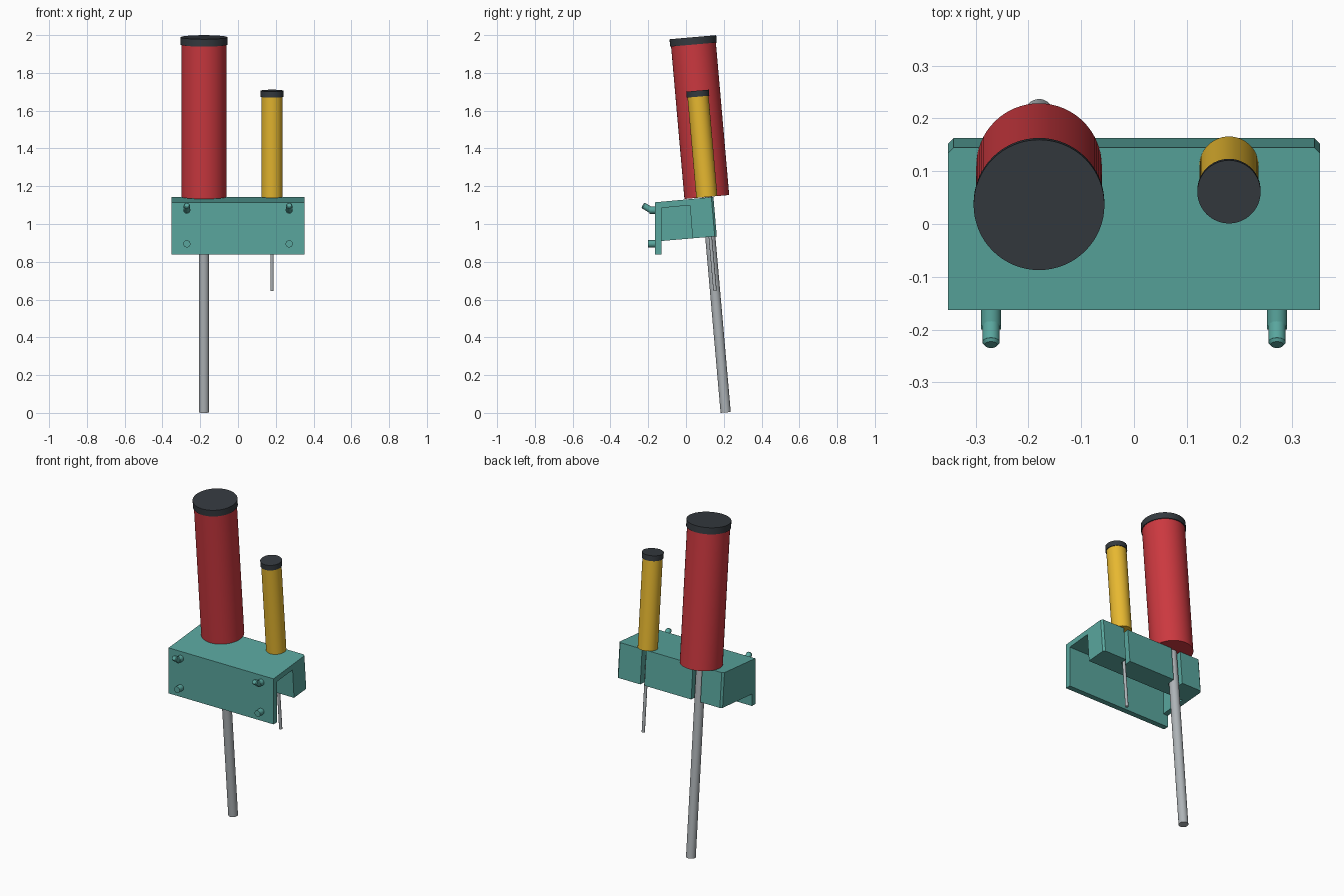
import bpy, bmesh, math
from mathutils import Matrix, Vector

if "Cube" in bpy.data.objects:
    bpy.data.objects.remove(bpy.data.objects["Cube"])

TILT = math.radians(5)


def material(name, col):
    m = bpy.data.materials.new(name)
    m.diffuse_color = (*col, 1)
    m.use_nodes = True
    m.node_tree.nodes["Principled BSDF"].inputs["Base Color"].default_value = m.diffuse_color
    return m


TEAL = material("teal", (0.10, 0.38, 0.34))
RED = material("red", (0.60, 0.04, 0.05))
YELLOW = material("yellow", (0.80, 0.48, 0.03))
DARK = material("dark", (0.035, 0.042, 0.05))
STEEL = material("steel", (0.42, 0.45, 0.47))


def finish(name, bm, mat):
    bmesh.ops.recalc_face_normals(bm, faces=bm.faces)
    me = bpy.data.meshes.new(name)
    bm.to_mesh(me)
    bm.free()
    ob = bpy.data.objects.new(name, me)
    bpy.context.collection.objects.link(ob)
    if mat:
        me.materials.append(mat)
    return ob


def smooth(ob):
    bpy.ops.object.select_all(action='DESELECT')
    bpy.context.view_layer.objects.active = ob
    ob.select_set(True)
    bpy.ops.object.shade_smooth_by_angle(angle=math.radians(30))


def prism(pts, vec):
    bm = bmesh.new()
    face = bm.faces.new([bm.verts.new(p) for p in pts])
    ext = bmesh.ops.extrude_face_region(bm, geom=[face])
    verts = [g for g in ext["geom"] if isinstance(g, bmesh.types.BMVert)]
    bmesh.ops.translate(bm, verts=verts, vec=vec)
    return bm


def rod(bm, a, b, r1, r2=None, seg=48):
    a, b = Vector(a), Vector(b)
    d = b - a
    mat = Matrix.Translation((a + b) / 2) @ d.to_track_quat('Z', 'Y').to_matrix().to_4x4()
    bmesh.ops.create_cone(bm, cap_ends=True, segments=seg, radius1=r1,
                          radius2=r1 if r2 is None else r2, depth=d.length, matrix=mat)


def tool_frame(x):
    return Matrix.Translation((x, 0.11, 1.145)) @ Matrix.Rotation(TILT, 4, 'X')


# Holder body: vertical front plate with a tilted block behind it
side = [(-0.163, 0.838), (-0.13, 0.838), (-0.13, 0.91), (0.163, 0.935), (0.145, 1.143), (-0.163, 1.115)]
bm = prism([(-0.353, y, z) for y, z in side], (0.706, 0, 0))
back = [e for e in bm.edges if all(v.co.y > 0.1 for v in e.verts)
        and abs(e.verts[0].co.x - e.verts[1].co.x) < 0.01]
bmesh.ops.bevel(bm, geom=back, offset=0.011, segments=1, affect='EDGES')
holder = finish("holder", bm, TEAL)

# Cutters: hollow open below and at the right end, plus a slot for each shaft
hollow = [(-0.13, 0.87), (0.0385, 0.87), (0.021, 1.099), (-0.13, 1.085)]
cutters = [finish("hollow_cutter", prism([(-0.32, y, z) for y, z in hollow], (0.8, 0, 0)), None)]
for x, r in ((-0.18, 0.031), (0.18, 0.014)):
    arc = [(-r * math.cos(math.pi * i / 16), -r * math.sin(math.pi * i / 16), -0.4) for i in range(17)]
    bm = prism(arc + [(r, 0.15, -0.4), (-r, 0.15, -0.4)], (0, 0, 0.6))
    bm.transform(tool_frame(x))
    cutters.append(finish("slot_cutter", bm, None))
bpy.context.view_layer.objects.active = holder
for c in cutters:
    mod = holder.modifiers.new("cut", 'BOOLEAN')
    mod.operation, mod.solver, mod.object = 'DIFFERENCE', 'EXACT', c
    bpy.ops.object.modifier_apply(modifier=mod.name)
    bpy.data.objects.remove(c)

# Pegs: hooked above, straight below
for s, label in ((-1, "left"), (1, "right")):
    x = 0.271 * s
    bm = bmesh.new()
    rod(bm, (x, -0.155, 1.073), (x, -0.193, 1.073), 0.019, seg=24)
    rod(bm, (x, -0.18, 1.070), (x, -0.224, 1.097), 0.0165, seg=24)
    rod(bm, (x, -0.224, 1.097), (x, -0.229, 1.100), 0.0165, 0.012, seg=24)
    smooth(finish("upper_peg_" + label, bm, TEAL))
    bm = bmesh.new()
    rod(bm, (x, -0.155, 0.895), (x, -0.2, 0.895), 0.019, seg=24)
    smooth(finish("lower_peg_" + label, bm, TEAL))


# Screwdrivers: shaft, handle and end cap along one tilted axis
def screwdriver(label, x, mat, shaft, handle, cap):
    for part, (z0, z1, r), m in (("shaft", shaft, STEEL), ("handle", handle, mat), ("cap", cap, DARK)):
        bm = bmesh.new()
        rod(bm, (0, 0, z0), (0, 0, z1), r, seg=64 if r > 0.03 else 32)
        bm.transform(tool_frame(x))
        smooth(finish(label + "_" + part, bm, m))


screwdriver("large_screwdriver", -0.18, RED,
            (-1.147, 0.02, 0.027), (-0.002, 0.812, 0.119), (0.808, 0.847, 0.124))
screwdriver("small_screwdriver", 0.18, YELLOW,
            (-0.502, 0.02, 0.009), (-0.002, 0.535, 0.056), (0.531, 0.563, 0.06))
